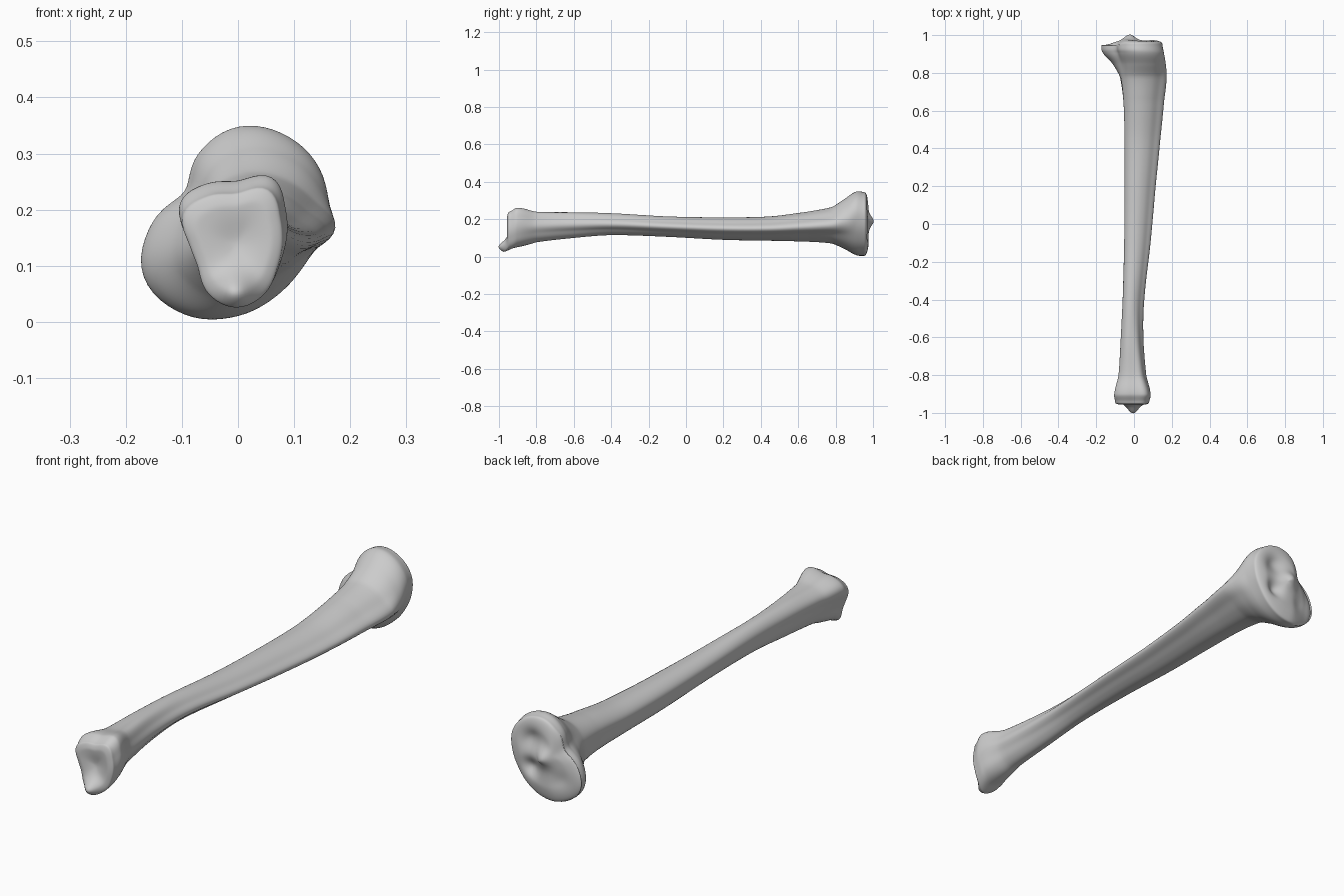
import bpy, bmesh, math
from mathutils import Vector

if "Cube" in bpy.data.objects:
    bpy.data.objects.remove(bpy.data.objects["Cube"])

SIDES = 72
STEPS = 9


def spline(a, b, c, d, t):
    """Catmull-Rom value between b and c."""
    return b + t * ((c - a) + t * ((2 * a - 5 * b + 4 * c - d) + t * (3 * (b - c) + d - a))) / 2


def fit(points):
    """Scale an outline into the unit square."""
    lo = [min(p[k] for p in points) for k in (0, 1)]
    hi = [max(p[k] for p in points) for k in (0, 1)]
    return [Vector([(p[k] - lo[k]) / (hi[k] - lo[k]) for k in (0, 1)]) for p in points]


def outline(radii):
    """Smooth closed outline from radii spaced evenly around the centre."""
    count, points = len(radii), []
    for i in range(SIDES):
        pos = i * count / SIDES
        k = int(pos)
        r = spline(*[radii[(k + j) % count] for j in (-1, 0, 1, 2)], pos - k)
        angle = math.tau * i / SIDES
        points.append((r * math.cos(angle), r * math.sin(angle)))
    return fit(points)


def bump(x, z, cx, cz, width):
    return math.exp(-((x - cx) ** 2 + (z - cz) ** 2) / width ** 2)


# Cross-sections: ankle end, triangular shaft, knee end
ankle = outline([90, 100, 124, 100, 110, 120, 92, 87, 110, 122, 110, 92])
shaft = outline([115, 92, 90, 95, 100, 98, 88, 98, 100, 92, 82, 85])
knee = outline([150, 172, 180, 175, 145, 112, 155, 198, 195, 172, 150, 140])

# Stations: y, left x, right x, bottom z, top z, shape (-1 ankle, 0 shaft, 1 knee)
stations = [
    (-.945, -.10, .08, .025, .24, -1),
    (-.90, -.105, .088, .045, .262, -1),
    (-.80, -.082, .065, .077, .24, -.7),
    (-.60, -.07, .05, .10, .237, -.3),
    (-.40, -.06, .055, .115, .232, 0),
    (-.10, -.052, .088, .106, .215, 0),
    (.20, -.05, .115, .09, .21, 0),
    (.45, -.05, .14, .085, .215, 0),
    (.65, -.056, .16, .08, .24, 0),
    (.78, -.075, .174, .07, .265, .15),
    (.85, -.115, .168, .04, .31, .6),
    (.91, -.168, .158, .008, .348, 1),
    (.955, -.172, .15, .004, .345, 1),
]


def ring(y, x0, x1, z0, z1, shape):
    end = knee if shape > 0 else ankle
    w = min(1, abs(shape))
    pts = fit([a.lerp(b, w) for a, b in zip(shaft, end)])
    return [Vector((x0 + p.x * (x1 - x0), y, z0 + p.y * (z1 - z0))) for p in pts]


def ankle_point(p):
    """Push the inner ankle knob out past the joint face."""
    near = min(1, max(0, (-p.y - .84) / .1))
    p.y -= .047 * near * bump(p.x, p.z, -.005, .05, .036)
    return p


def knee_point(p, inward):
    """Two dished joint pads, a central ridge and a lower outer pad."""
    p.y += .028 * math.sqrt(inward * (2 - inward)) if inward < .35 else .0213
    depth = min(1, inward * 2.5)
    p.y -= depth * .022 * bump(p.x, p.z, .05, .25, .05)
    p.y -= depth * .008 * bump(p.x, p.z, -.09, .1, .04)
    p.y += depth * .028 * bump(p.x, p.z, -.02, .19, .035)
    p.y -= depth * .025 * bump(p.x, p.z, .05, .13, .035)
    p.y -= .02 * min(1, max(0, (-p.x - .05) / .08))
    return p


# Rings along the length
rings = []
last = len(stations) - 1
for i in range(last):
    quad = [stations[min(last, max(0, i + j))] for j in (-1, 0, 1, 2)]
    for s in range(STEPS):
        t = s / STEPS
        values = [spline(*column, t) for column in zip(*quad)]
        values[0] = stations[i][0] * (1 - t) + stations[i + 1][0] * t
        rings.append(ring(*values))
rings.append(ring(*stations[last]))


def cap(base, shaper):
    """Concentric rings closing one end."""
    centre = sum(base, Vector()) / len(base)
    result = []
    for k in range(1, 20):
        inward = (k / 20) ** 1.6
        result.append([shaper(p.lerp(centre, inward), inward) for p in base])
    return result, shaper(centre.copy(), 1)


def ankle_cap(p, inward):
    p.y -= .012 * math.sqrt(min(1, inward * 4))
    p.y += .012 * bump(p.x, p.z, 0, .15, .05) * inward
    return ankle_point(p)


front, front_tip = cap(rings[0], ankle_cap)
back, back_tip = cap(rings[-1], knee_point)
rings = [[ankle_point(p) for p in r] for r in rings]
for p in rings[-1]:
    knee_point(p, 0)
rings = front[::-1] + rings + back

# Skin the rings into one closed bone
bm = bmesh.new()
loops = [[bm.verts.new(p) for p in r] for r in rings]
for a, b in zip(loops, loops[1:]):
    for i in range(SIDES):
        j = (i + 1) % SIDES
        bm.faces.new((a[i], a[j], b[j], b[i]))
for loop, tip in ((loops[0], front_tip), (loops[-1], back_tip)):
    v = bm.verts.new(tip)
    for i in range(SIDES):
        bm.faces.new((loop[i], loop[(i + 1) % SIDES], v))
bmesh.ops.recalc_face_normals(bm, faces=bm.faces)
for f in bm.faces:
    f.smooth = True
mesh = bpy.data.meshes.new("shin_bone")
bm.to_mesh(mesh)
bm.free()
bone = bpy.data.objects.new("shin_bone", mesh)
bpy.context.collection.objects.link(bone)

# Soften the joint surfaces
soften = bone.modifiers.new("soften", 'SMOOTH')
soften.factor = .5
soften.iterations = 3

# Plain grey bone
grey = bpy.data.materials.new("bone_grey")
grey.use_nodes = True
colour = (.6, .6, .6, 1)
grey.diffuse_color = colour
grey.node_tree.nodes["Principled BSDF"].inputs["Base Color"].default_value = colour
mesh.materials.append(grey)
